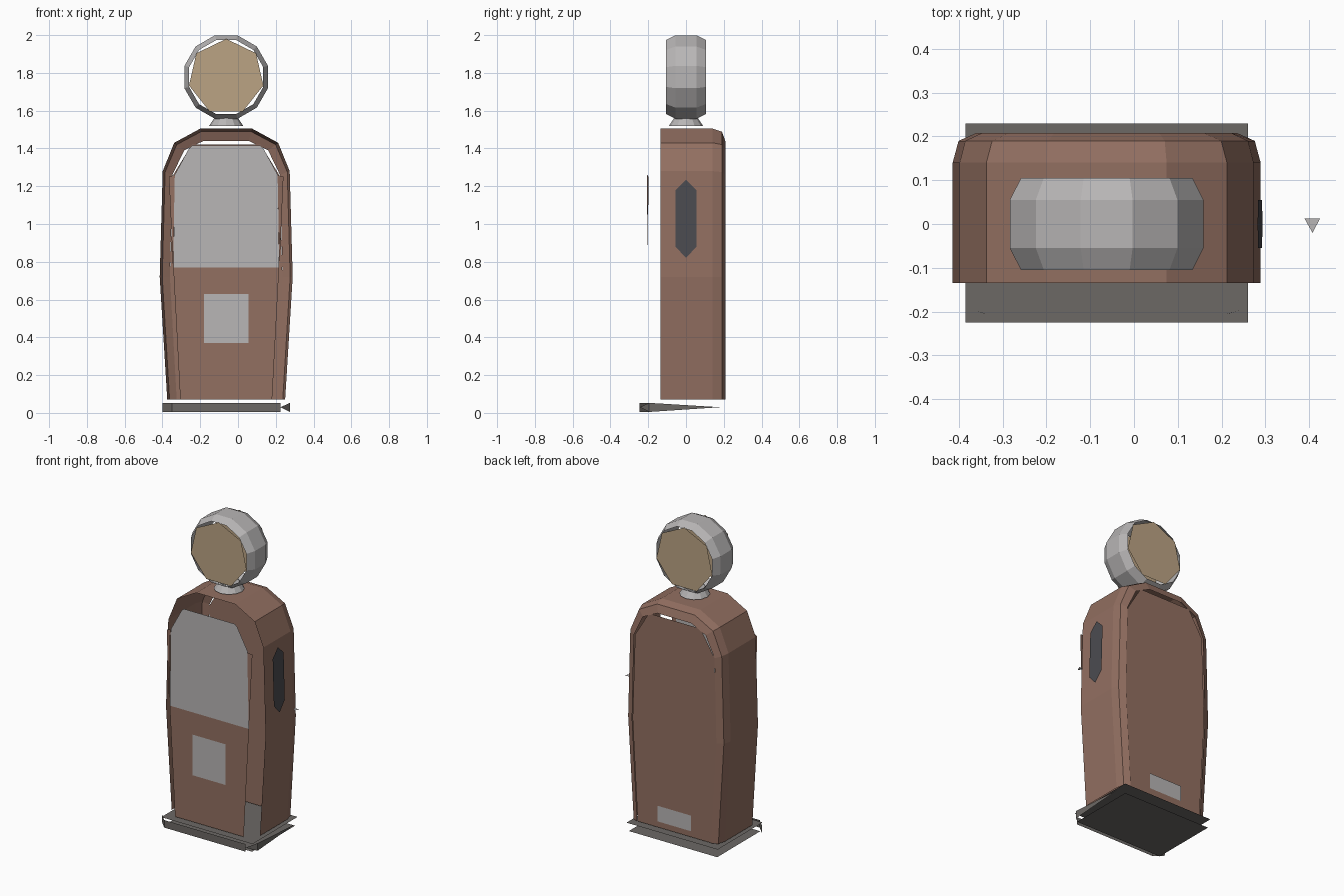
import bpy, bmesh, math
from mathutils import Vector

cube = bpy.data.objects.get("Cube")
if cube:
    bpy.data.objects.remove(cube, do_unlink=True)

CX = -0.0625  # centre line of the cabinet


def material(name, r, g, b):
    m = bpy.data.materials.new(name)
    m.use_nodes = True
    m.diffuse_color = (r, g, b, 1)
    m.node_tree.nodes["Principled BSDF"].inputs["Base Color"].default_value = (r, g, b, 1)
    return m


brown = material("brown paint", 0.29, 0.16, 0.12)
silver = material("light grey", 0.48, 0.465, 0.465)
tan = material("tan glass", 0.50, 0.37, 0.23)
stone = material("dark grey base", 0.15, 0.14, 0.13)
charcoal = material("charcoal", 0.07, 0.07, 0.08)


def make(name, mat, polys):
    """One object from a list of polygons, each a list of points."""
    bm = bmesh.new()
    for poly in polys:
        bm.faces.new([bm.verts.new(Vector(p)) for p in poly])
    bmesh.ops.remove_doubles(bm, verts=bm.verts, dist=0.0005)
    mesh = bpy.data.meshes.new(name)
    bm.to_mesh(mesh)
    bm.free()
    mesh.materials.append(mat)
    ob = bpy.data.objects.new(name, mesh)
    bpy.context.collection.objects.link(ob)
    return ob


def loft(rings, closed=True):
    """Quads between successive rings of points."""
    polys = []
    for a, b in zip(rings, rings[1:]):
        n = len(a)
        for i in range(n if closed else n - 1):
            j = (i + 1) % n
            polys.append([a[i], a[j], b[j], b[i]])
    return polys


def mirrored(half, y):
    """Symmetric outline in the xz plane from (half width, z) points, bottom to top."""
    right = [(CX + w, y, z) for w, z in half]
    left = [(CX - w, y, z) for w, z in reversed(half)]
    return right + left


def ngon(n, r, y, z, start):
    return [(CX + r * math.cos(start + i * math.tau / n), y,
             z + r * math.sin(start + i * math.tau / n)) for i in range(n)]


def plate(x0, x1, z0, z1, y, taper=0.0):
    return [(x0 + taper, y, z0), (x1 - taper, y, z0), (x1, y, z1), (x0, y, z1)]


# Cabinet shell: open skin with a rounded back edge
outer = [(0.312, 0.07), (0.352, 0.72), (0.336, 1.28), (0.275, 1.43), (0.137, 1.505)]
inner = [(0.262, 0.07), (0.298, 0.72), (0.285, 1.26), (0.222, 1.39), (0.12, 1.44)]
middle = [(a * 0.75 + c * 0.25, b * 0.75 + d * 0.25) for (a, b), (c, d) in zip(outer, inner)]
make("cabinet_shell", brown, loft([
    mirrored(outer, -0.135), mirrored(outer, 0.14),
    mirrored(middle, 0.19), mirrored(inner, 0.208)], closed=False))

# Back panel, with a gap under the crown
make("back_panel", brown, [mirrored(
    [(0.262, 0.07), (0.298, 0.72), (0.28, 1.26), (0.195, 1.40), (0.18, 1.42)], 0.203)])
make("back_plate", silver, [plate(-0.18, 0.055, 0.11, 0.21, 0.209)[::-1]])

# Front door: brown below, grey dial panel above
FY = -0.2
make("front_door", brown, [mirrored([(0.243, 0.07), (0.28, 0.77)], FY)])
make("dial_panel", silver, [mirrored(
    [(0.28, 0.77), (0.273, 1.26), (0.197, 1.40), (0.18, 1.415)], FY)])
make("dial", silver, [ngon(7, 0.145, FY - 0.003, 1.065, math.pi / 2)])
make("dial_window", silver, [plate(-0.12, -0.005, 0.96, 1.03, FY - 0.006, 0.015)])
make("front_plate", silver, [plate(-0.18, 0.055, 0.37, 0.63, FY - 0.004)])

# Slim trim slivers beside the dial panel
make("door_trim", brown, [[(CX + s * 0.272, -0.206, 1.26), (CX + s * 0.303, -0.198, 1.25),
                           (CX + s * 0.282, -0.204, 0.77)] for s in (-1, 1)])

# Side recess plate and the small hook beside it
side = [(0, 1.235), (0.055, 1.18), (0.055, 0.88), (0, 0.82), (-0.055, 0.88), (-0.055, 1.18)]
make("side_plate", charcoal, [[(0.317 - 0.028 * z, y, z) for y, z in side][::-1]])
make("side_hook", silver, [[(0.39, 0.012, 0.87), (0.408, -0.02, 0.87), (0.425, 0.012, 0.87)]])

# Lamp: a hollow twelve-sided drum with a pane on each side
LZ = 1.778
profile = [(0.203, -0.105), (0.229, -0.055), (0.229, 0.055), (0.203, 0.105)]
make("lamp_ring", silver, loft([ngon(12, r, y, LZ, math.pi / 12) for r, y in profile]))
make("lamp_panes", tan, [ngon(7, 0.202, -0.106, LZ, math.pi / 2),
                         ngon(7, 0.202, 0.106, LZ, math.pi / 2)[::-1]])

# Collar under the lamp
collar = [[(CX + r * math.cos(i * math.tau / 12), r * math.sin(i * math.tau / 12), z)
           for i in range(12)] for r, z in ((0.09, 1.52), (0.06, 1.565))]
make("lamp_collar", silver, loft(collar))


# Base: two sheets with a partial skirt
def sheet(x0, x1, y0, y1, z):
    return [(x0, y0, z), (x1, y0, z), (x1, y1, z), (x0, y1, z)]


make("base_top", stone, [sheet(-0.385, 0.26, -0.225, 0.23, 0.055)])
make("base_bottom", stone, [sheet(-0.375, 0.25, -0.215, 0.22, 0.0)[::-1]])
make("base_skirt", stone, [
    plate(-0.35, 0.225, 0.005, 0.053, -0.245),
    [(-0.4, -0.195, 0.005), (-0.35, -0.245, 0.005), (-0.35, -0.245, 0.053), (-0.4, -0.195, 0.053)],
    [(0.225, -0.245, 0.03), (0.275, -0.195, 0.005), (0.275, -0.195, 0.053)],
    [(0.275, -0.195, 0.005), (0.275, 0.18, 0.03), (0.275, -0.195, 0.053)]])
